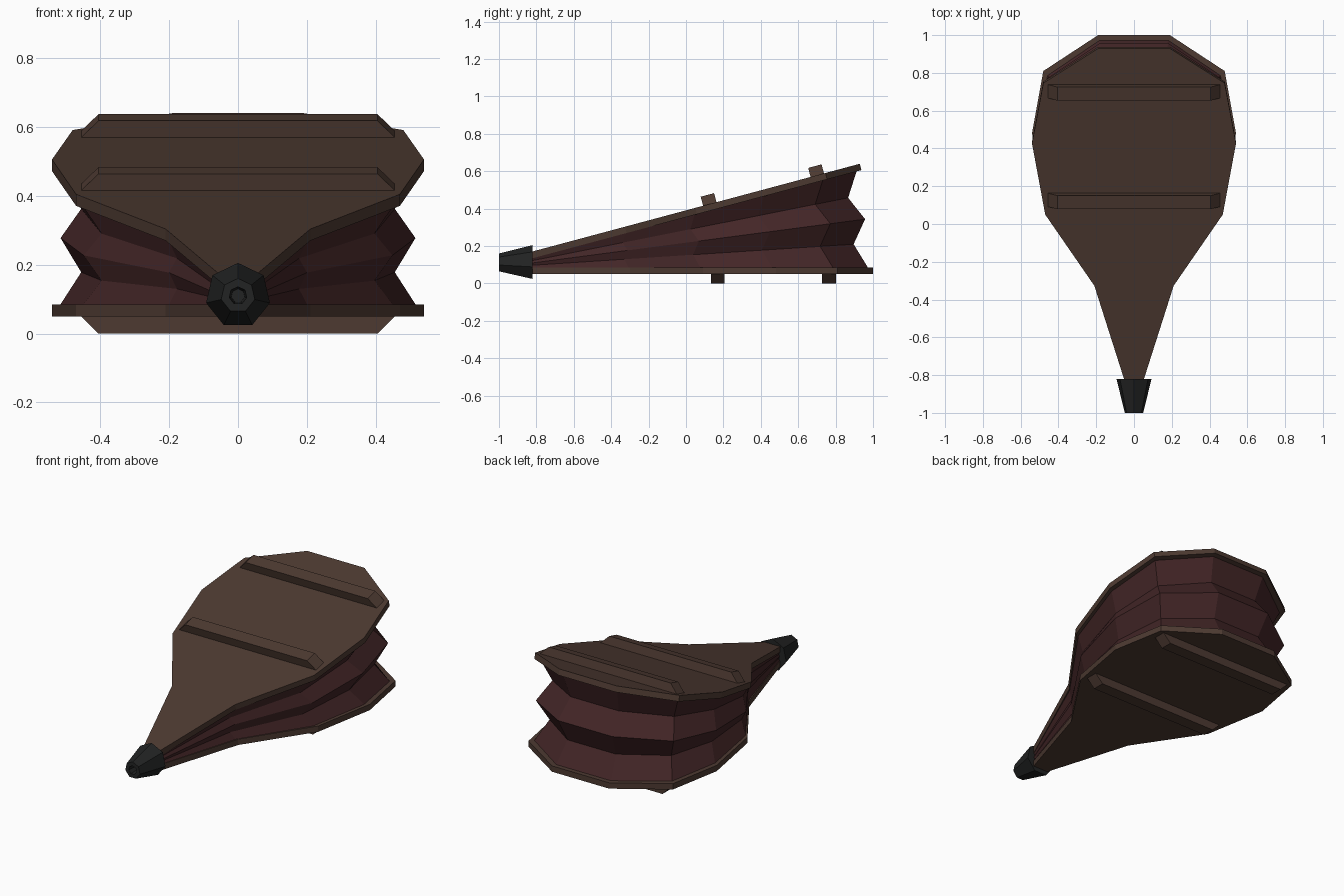
import bpy, bmesh, math
from mathutils import Matrix, Vector

if "Cube" in bpy.data.objects:
    bpy.data.objects.remove(bpy.data.objects["Cube"], do_unlink=True)


def material(name, rgb):
    m = bpy.data.materials.new(name)
    m.use_nodes = True
    m.diffuse_color = (*rgb, 1)
    bsdf = m.node_tree.nodes["Principled BSDF"]
    bsdf.inputs["Base Color"].default_value = (*rgb, 1)
    bsdf.inputs["Roughness"].default_value = 0.8
    return m


WOOD = material("dark brown wood", (0.074, 0.042, 0.031))
LEATHER = material("oxblood leather", (0.056, 0.019, 0.020))
IRON = material("black iron", (0.016, 0.017, 0.017))

HINGE_Y = -0.82
TILT = math.radians(15)
LOW, HIGH = 0.085, 0.135      # inner board faces at the hinge
THICK = 0.035

# Half outline of a board: half width, distance from the hinge
HALF = [(0.05, 0), (0.21, 0.52), (0.47, 0.91), (0.54, 1.30), (0.48, 1.63), (0.19, 1.82)]


def outline(sx=1, sy=1):
    pts = [(x * sx, y * sy) for x, y in HALF]
    return pts + [(-x, y) for x, y in reversed(pts)]


def hinge(t):
    """Frame on the hinge, opened by fraction t of the full tilt."""
    return (Matrix.Translation((0, HINGE_Y, LOW + (HIGH - LOW) * t))
            @ Matrix.Rotation(TILT * t, 4, 'X'))


def finish(name, bm, mat):
    bmesh.ops.recalc_face_normals(bm, faces=bm.faces)
    me = bpy.data.meshes.new(name)
    bm.to_mesh(me)
    bm.free()
    me.materials.append(mat)
    ob = bpy.data.objects.new(name, me)
    bpy.context.collection.objects.link(ob)
    return ob


def loft(name, rings, mat, capped=True):
    """Skin closed rings of equal length, optionally closing both ends."""
    bm = bmesh.new()
    loops = [[bm.verts.new(p) for p in ring] for ring in rings]
    for a, b in zip(loops, loops[1:]):
        for i in range(len(a)):
            j = (i + 1) % len(a)
            bm.faces.new((a[i], a[j], b[j], b[i]))
    if capped:
        bm.faces.new(loops[0])
        bm.faces.new(loops[-1])
    return finish(name, bm, mat)


# Boards, each with two bevel-ended slats on its outer face
for label, t, side in (("bottom", 0, -1), ("top", 1, 1)):
    frame = hinge(t)
    loft(label + "_board",
         [[frame @ Vector((x, y, z)) for x, y in outline()] for z in (0, side * THICK)], WOOD)
    for place, y in (("front", 0.99), ("back", 1.585)):
        rings = []
        for z, half in ((THICK, 0.455), (THICK + 0.05, 0.405)):
            rings.append([frame @ Vector((sx * half, y + sy * 0.037, side * z))
                          for sx, sy in ((-1, -1), (1, -1), (1, 1), (-1, 1))])
        loft(f"{label}_{place}_slat", rings, WOOD)

# Pleated leather fanning out between the boards
pleats = []
for i in range(5):
    frame = hinge(i / 4)
    sx, sy = ((0.954, 0.985), (0.843, 0.945))[i % 2]
    pleats.append([frame @ Vector((x, y, 0)) for x, y in outline(sx, sy)])
loft("leather_pleats", pleats, LEATHER, capped=False)


# Tapered seven-sided nozzle with a bored hole
def heptagon(r, y):
    return [(r * math.sin(k * math.tau / 7), y, 0.11 + r * math.cos(k * math.tau / 7))
            for k in range(7)]


loft("nozzle", [heptagon(r, y) for r, y in
                ((0.095, HINGE_Y), (0.05, -1), (0.026, -1), (0.02, -0.88))], IRON)
